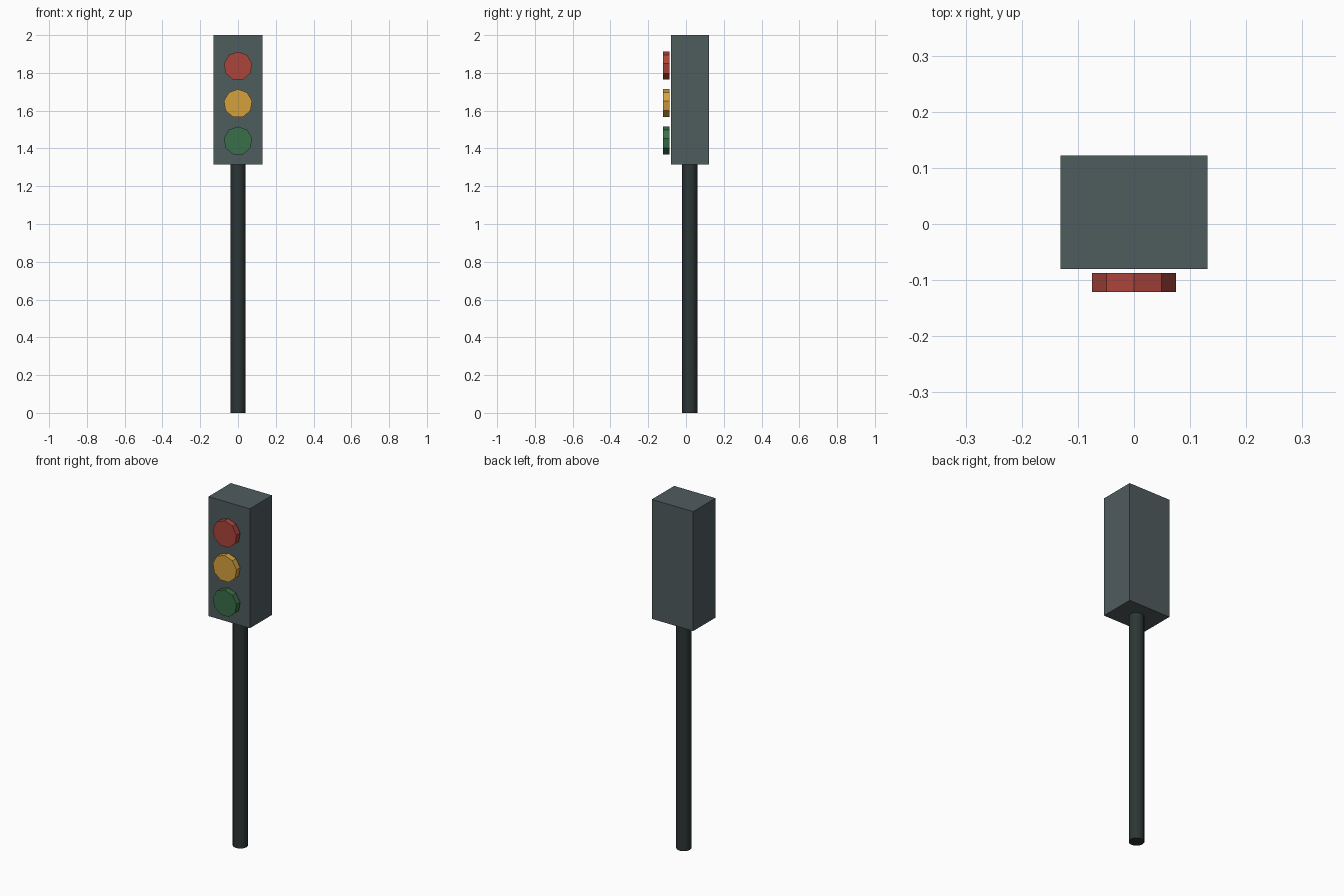
import bpy
import math

default = bpy.data.objects.get("Cube")
if default:
    bpy.data.objects.remove(default, do_unlink=True)


def material(name, rgb):
    colour = [(c / 255) ** 2.2 for c in rgb] + [1]
    mat = bpy.data.materials.new(name)
    mat.use_nodes = True
    mat.diffuse_color = colour
    mat.node_tree.nodes["Principled BSDF"].inputs["Base Color"].default_value = colour
    return mat


def finish(name, mat):
    obj = bpy.context.object
    obj.name = name
    obj.data.materials.append(mat)
    return obj


# Signal housing
bpy.ops.mesh.primitive_cube_add(size=1, location=(0, 0.021, 1.658))
housing = finish("housing", material("slate grey", (80, 92, 94)))
housing.scale = (0.262, 0.202, 0.684)

# Support pole, set back to the middle of the housing
bpy.ops.mesh.primitive_cylinder_add(vertices=12, radius=0.04, depth=1.316,
                                    location=(0, 0.02, 0.658))
finish("pole", material("dark grey", (48, 56, 56)))
bpy.ops.object.shade_smooth_by_angle(angle=math.radians(40))

# Three nine-sided lamps, point upward, just clear of the housing
lamps = [("red", (170, 70, 62), 1.836),
         ("amber", (212, 160, 64), 1.638),
         ("green", (60, 110, 74), 1.44)]
for name, rgb, height in lamps:
    bpy.ops.mesh.primitive_cylinder_add(vertices=9, radius=0.076, depth=0.034,
                                        location=(0, -0.104, height),
                                        rotation=(math.pi / 2, 0, 0))
    finish(name + "_lamp", material(name, rgb))
